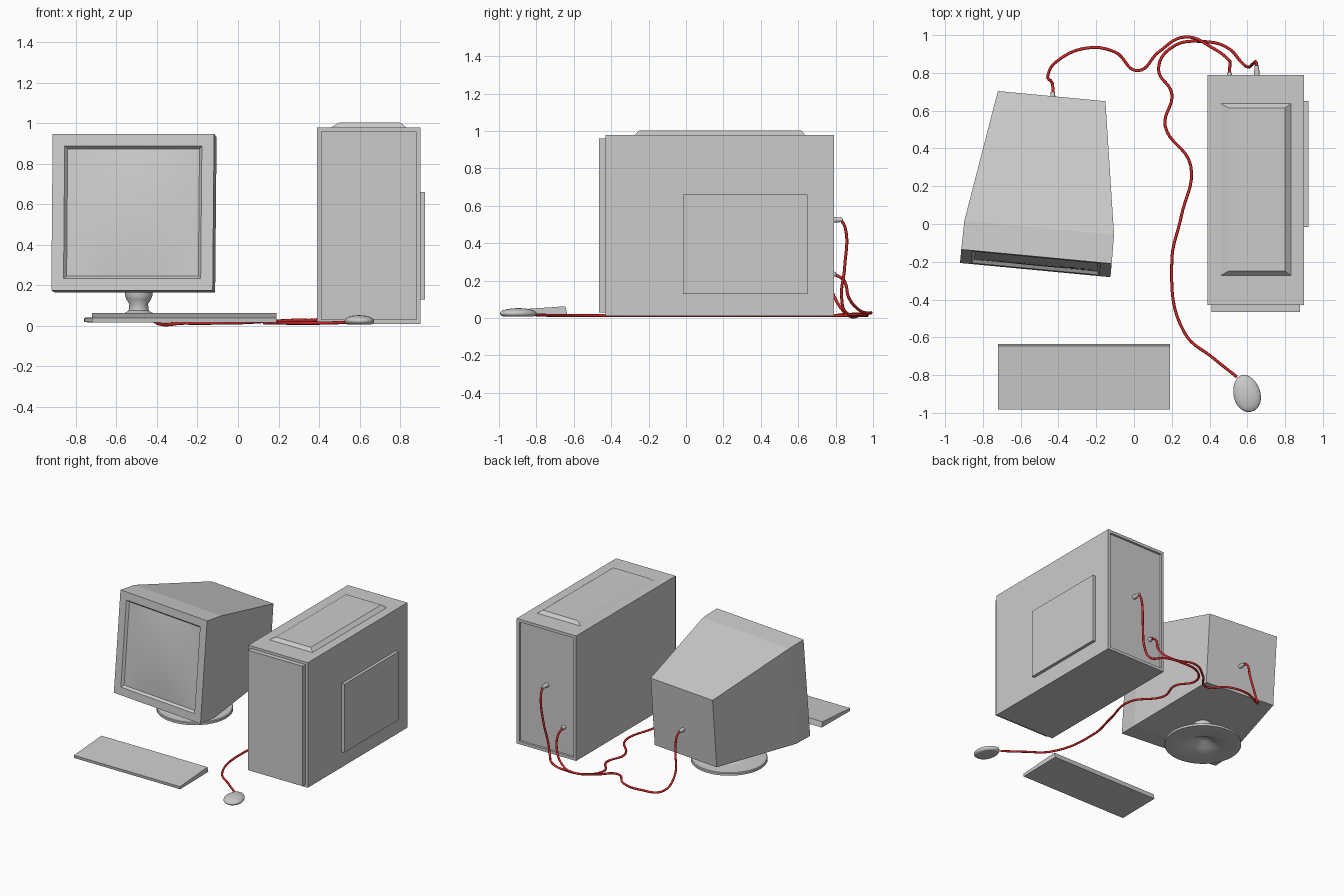
import bpy, bmesh, math
from mathutils import Matrix, Vector

if "Cube" in bpy.data.objects:
    bpy.data.objects.remove(bpy.data.objects["Cube"])

RED = bpy.data.materials.new("cable_red")
RED.diffuse_color = (0.65, 0.02, 0.02, 1)
RED.use_nodes = True
RED.node_tree.nodes["Principled BSDF"].inputs["Base Color"].default_value = RED.diffuse_color


def finish(bm, name, smooth=None, recalc=True):
    if recalc:
        bmesh.ops.recalc_face_normals(bm, faces=bm.faces)
    me = bpy.data.meshes.new(name)
    bm.to_mesh(me)
    bm.free()
    ob = bpy.data.objects.new(name, me)
    bpy.context.collection.objects.link(ob)
    if smooth:
        bpy.ops.object.select_all(action='DESELECT')
        bpy.context.view_layer.objects.active = ob
        ob.select_set(True)
        bpy.ops.object.shade_smooth_by_angle(angle=math.radians(smooth))
    return ob


def loft(rings):
    """Closed solid through rings with equal point counts."""
    bm = bmesh.new()
    vs = [[bm.verts.new(p) for p in r] for r in rings]
    n = len(vs[0])
    for a, b in zip(vs, vs[1:]):
        for i in range(n):
            bm.faces.new((a[i], a[(i + 1) % n], b[(i + 1) % n], b[i]))
    bm.faces.new(vs[0])
    bm.faces.new(vs[-1])
    bmesh.ops.recalc_face_normals(bm, faces=bm.faces)
    return bm


def rect(x0, x1, y0, y1, z):
    return [(x0, y0, z), (x1, y0, z), (x1, y1, z), (x0, y1, z)]


def box(x0, x1, y0, y1, z0, z1):
    return loft([rect(x0, x1, y0, y1, z0), rect(x0, x1, y0, y1, z1)])


def face_towards(bm, d):
    return max(bm.faces, key=lambda f: f.normal.dot(Vector(d)))


def inset(bm, f, thickness, depth):
    bmesh.ops.inset_region(bm, faces=[f], thickness=thickness, depth=depth,
                           use_even_offset=True)


# Tower case with a recessed back, plus its raised panels
bm = box(0.39, 0.90, -0.43, 0.79, 0.01, 0.98)
back = face_towards(bm, (0, 1, 0))
inset(bm, back, 0.022, 0)
inset(bm, back, 0.001, -0.015)
finish(bm, "tower_case")
finish(box(0.41, 0.88, -0.465, -0.43, 0.03, 0.96), "tower_front_panel")
finish(box(0.90, 0.923, -0.015, 0.65, 0.13, 0.66), "tower_side_panel")
finish(loft([rect(0.46, 0.83, -0.272, 0.637, 0.98),
             rect(0.50, 0.80, -0.25, 0.615, 1.004)]), "tower_top_panel")

# Monitor shell: tilted back, turned slightly, tapering to the rear
place = Matrix.Translation((-0.5, 0, 0)) @ Matrix.Rotation(math.radians(-5.4), 4, 'Z')
sections = [(0.40, -0.245, 0.175, -0.173, 0.948),
            (0.398, -0.095, 0.166, -0.02, 0.932),
            (0.286, 0.635, 0.21, 0.68, 0.745)]
bm = loft([[(-w, yb, zb), (w, yb, zb), (w, yt, zt), (-w, yt, zt)]
           for w, yb, zb, yt, zt in sections])
front = face_towards(bm, (0, -1, 0))
inset(bm, front, 0.06, 0)
inset(bm, front, 0.015, -0.02)
bm.transform(place)
finish(bm, "monitor_shell")

# Bulging screen
bm = bmesh.new()
bmesh.ops.create_grid(bm, x_segments=12, y_segments=12, size=1)
for v in bm.verts:
    u, w = v.co.x, v.co.y
    v.co = (u * 0.328, w * 0.316, 0.02 * (1 - u * u) * (1 - w * w))
bm.transform(place @ Matrix.Translation((0, -0.191, 0.5615))
             @ Matrix.Rotation(math.radians(84.7), 4, 'X'))
finish(bm, "monitor_screen", 40, recalc=False)

# Monitor stand: revolved disc and neck, hollow underneath
profile = [(0.0, 0.18), (0.068, 0.18), (0.068, 0.15), (0.06, 0.13), (0.046, 0.108),
           (0.05, 0.075), (0.09, 0.052), (0.16, 0.044), (0.265, 0.041), (0.27, 0.036),
           (0.27, 0.02), (0.255, 0.018), (0.15, 0.025), (0.08, 0.04), (0.035, 0.07),
           (0.0, 0.075)]
bm = bmesh.new()
pv = [bm.verts.new((r, 0, z)) for r, z in profile]
edges = [bm.edges.new(e) for e in zip(pv, pv[1:])]
bmesh.ops.spin(bm, geom=pv + edges, axis=(0, 0, 1), cent=(0, 0, 0),
               angle=math.tau, steps=40)
bmesh.ops.remove_doubles(bm, verts=bm.verts, dist=1e-5)
bm.transform(Matrix.Translation((-0.49, 0.17, 0)))
finish(bm, "monitor_stand", 40)

# Keyboard wedge
side = [(-0.98, 0.018), (-0.635, 0.022), (-0.645, 0.063), (-0.983, 0.04)]
finish(loft([[(x, y, z) for y, z in side] for x in (-0.72, 0.19)]), "keyboard")

# Mouse: flattened egg with a narrower underside
bm = bmesh.new()
bmesh.ops.create_uvsphere(bm, u_segments=32, v_segments=16, radius=1)
for v in bm.verts:
    x, y, z = v.co
    v.co = (x * 0.071 * (1 - 0.08 * y), y * 0.1,
            0.025 + (z * 0.028 if z > 0 else max(z * 0.03, -0.017)))
bm.transform(Matrix.Translation((0.597, -0.897, 0)) @ Matrix.Rotation(math.radians(15), 4, 'Z'))
finish(bm, "mouse", 40)


# Plugs pointing backwards
def plug(name, x, y, z, length):
    bm = bmesh.new()
    bmesh.ops.create_cone(bm, cap_ends=True, segments=16, radius1=0.017,
                          radius2=0.011, depth=length)
    bm.transform(Matrix.Translation((x, y + length / 2, z))
                 @ Matrix.Rotation(-math.pi / 2, 4, 'X'))
    finish(bm, name, 40)


plug("mouse_plug", 0.65, 0.773, 0.525, 0.065)
plug("monitor_plug_tower", 0.505, 0.773, 0.235, 0.03)
plug("monitor_plug_screen", -0.43, 0.64, 0.42, 0.06)


# Cables
def cable(name, pts):
    cu = bpy.data.curves.new(name, 'CURVE')
    cu.dimensions = '3D'
    cu.bevel_depth = 0.008
    cu.bevel_resolution = 2
    cu.resolution_u = 8
    cu.use_fill_caps = True
    sp = cu.splines.new('BEZIER')
    sp.bezier_points.add(len(pts) - 1)
    for bp, p in zip(sp.bezier_points, pts):
        bp.co = p
        bp.handle_left_type = bp.handle_right_type = 'AUTO'
    cu.materials.append(RED)
    bpy.context.collection.objects.link(bpy.data.objects.new(name, cu))


F = 0.014
cable("mouse_cable", [
    (0.65, 0.83, 0.525), (0.648, 0.852, 0.48), (0.63, 0.848, 0.27), (0.60, 0.832, 0.11),
    (0.57, 0.855, 0.03), (0.50, 0.93, 0.02), (0.38, 0.965, F), (0.2, 0.935, F),
    (0.13, 0.82, F), (0.2, 0.69, F), (0.165, 0.52, F), (0.3, 0.31, F), (0.25, 0.04, F),
    (0.2, -0.2, F), (0.27, -0.58, F), (0.42, -0.71, F), (0.545, -0.81, 0.018)])
cable("monitor_cable", [
    (0.505, 0.795, 0.235), (0.507, 0.845, 0.20), (0.50, 0.87, 0.11), (0.42, 0.93, 0.04),
    (0.27, 0.99, 0.028), (0.13, 0.91, 0.022), (0.02, 0.812, 0.016), (-0.1, 0.91, F),
    (-0.26, 0.93, F), (-0.41, 0.86, 0.02), (-0.455, 0.79, 0.12), (-0.435, 0.75, 0.30),
    (-0.43, 0.725, 0.40), (-0.43, 0.69, 0.42)])
